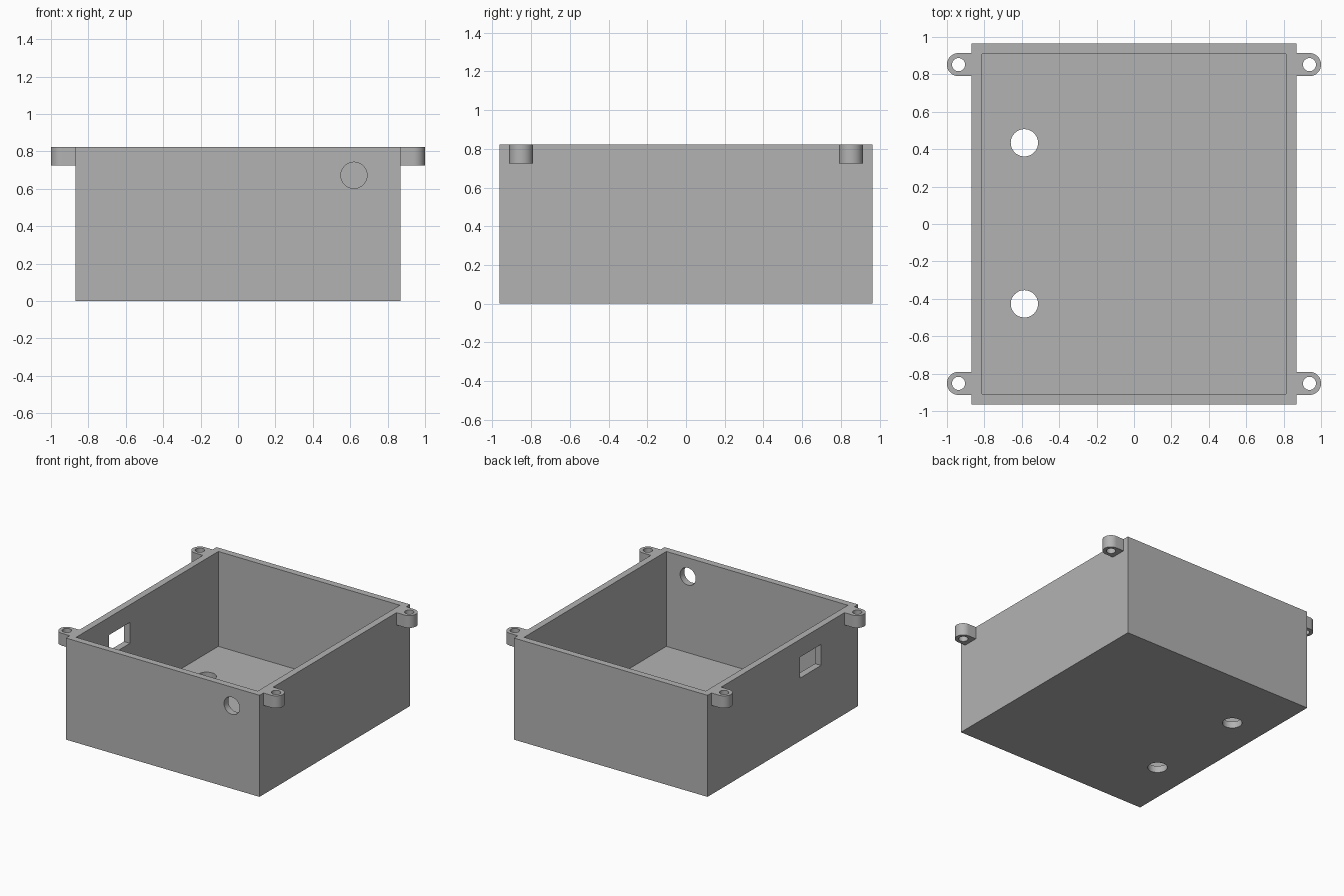
import bpy, bmesh, math
from mathutils import Matrix

cube = bpy.data.objects.get("Cube")
if cube:
    bpy.data.objects.remove(cube, do_unlink=True)

HX, HY, TOP = 0.868, 0.964, 0.823   # half width, half depth, height
WALL = 0.054
LUG_X, LUG_Y, LUG_R, LUG_H = 0.938, 0.852, 0.062, 0.1

grey = bpy.data.materials.new("plain grey")
grey.use_nodes = True
colour = (0.45, 0.45, 0.45, 1)
grey.diffuse_color = colour
grey.node_tree.nodes["Principled BSDF"].inputs["Base Color"].default_value = colour


def make_object(name, bm):
    bmesh.ops.recalc_face_normals(bm, faces=bm.faces[:])
    mesh = bpy.data.meshes.new(name)
    bm.to_mesh(mesh)
    bm.free()
    mesh.materials.append(grey)
    obj = bpy.data.objects.new(name, mesh)
    bpy.context.collection.objects.link(obj)
    return obj


def block(name, low, high):
    bm = bmesh.new()
    bmesh.ops.create_cube(bm, size=1)
    for v in bm.verts:
        v.co = [h if c > 0 else l for c, l, h in zip(v.co, low, high)]
    return make_object(name, bm)


def cylinder(name, centre, radius, depth, axis="Z"):
    turn = Matrix.Rotation(math.pi / 2, 4, "X") if axis == "Y" else Matrix()
    bm = bmesh.new()
    bmesh.ops.create_cone(bm, cap_ends=True, segments=48, radius1=radius, radius2=radius,
                          depth=depth, matrix=Matrix.Translation(centre) @ turn)
    return make_object(name, bm)


def cut(target, cutter):
    # Apply a boolean difference, then discard the cutter
    bpy.context.view_layer.objects.active = target
    mod = target.modifiers.new("cut", "BOOLEAN")
    mod.operation, mod.solver, mod.object = "DIFFERENCE", "EXACT", cutter
    bpy.ops.object.modifier_apply(modifier=mod.name)
    bpy.data.objects.remove(cutter, do_unlink=True)


def smooth(obj):
    bpy.ops.object.select_all(action="DESELECT")
    obj.select_set(True)
    bpy.context.view_layer.objects.active = obj
    bpy.ops.object.shade_smooth_by_angle(angle=math.radians(30))


# Open-topped box
box = block("enclosure_box", (-HX, -HY, 0), (HX, HY, TOP))
cut(box, block("cavity_cutter", (WALL - HX, WALL - HY, WALL), (HX - WALL, HY - WALL, TOP + 0.2)))

# Two floor holes, front cable hole and side window
for y in (-0.427, 0.434):
    cut(box, cylinder("floor_hole_cutter", (-0.586, y, 0), 0.073, 0.3))
cut(box, cylinder("front_hole_cutter", (0.62, -HY, 0.672), 0.07, 0.3, "Y"))
cut(box, block("window_cutter", (-HX - 0.1, -0.49, 0.51), (-HX + 0.1, -0.22, 0.68)))
smooth(box)


# Screw lugs: rounded tabs with a through hole
def lug(name, sx, sy):
    outline = [(HX, -LUG_R)]
    for i in range(25):
        a = math.pi * (i / 24 - 0.5)
        outline.append((LUG_X + LUG_R * math.cos(a), LUG_R * math.sin(a)))
    outline.append((HX, LUG_R))
    bm = bmesh.new()
    base = bm.faces.new([bm.verts.new((sx * x, sy * LUG_Y + y, TOP - LUG_H)) for x, y in outline])
    side = bmesh.ops.extrude_face_region(bm, geom=[base], use_keep_orig=True)
    bmesh.ops.translate(bm, vec=(0, 0, LUG_H),
                        verts=[g for g in side["geom"] if isinstance(g, bmesh.types.BMVert)])
    tab = make_object(name, bm)
    cut(tab, cylinder("screw_hole_cutter", (sx * LUG_X, sy * LUG_Y, TOP), 0.035, 0.5))
    smooth(tab)


for sx, side_name in ((-1, "right"), (1, "left")):
    for sy, end_name in ((-1, "front"), (1, "back")):
        lug(f"{end_name}_{side_name}_screw_lug", sx, sy)
